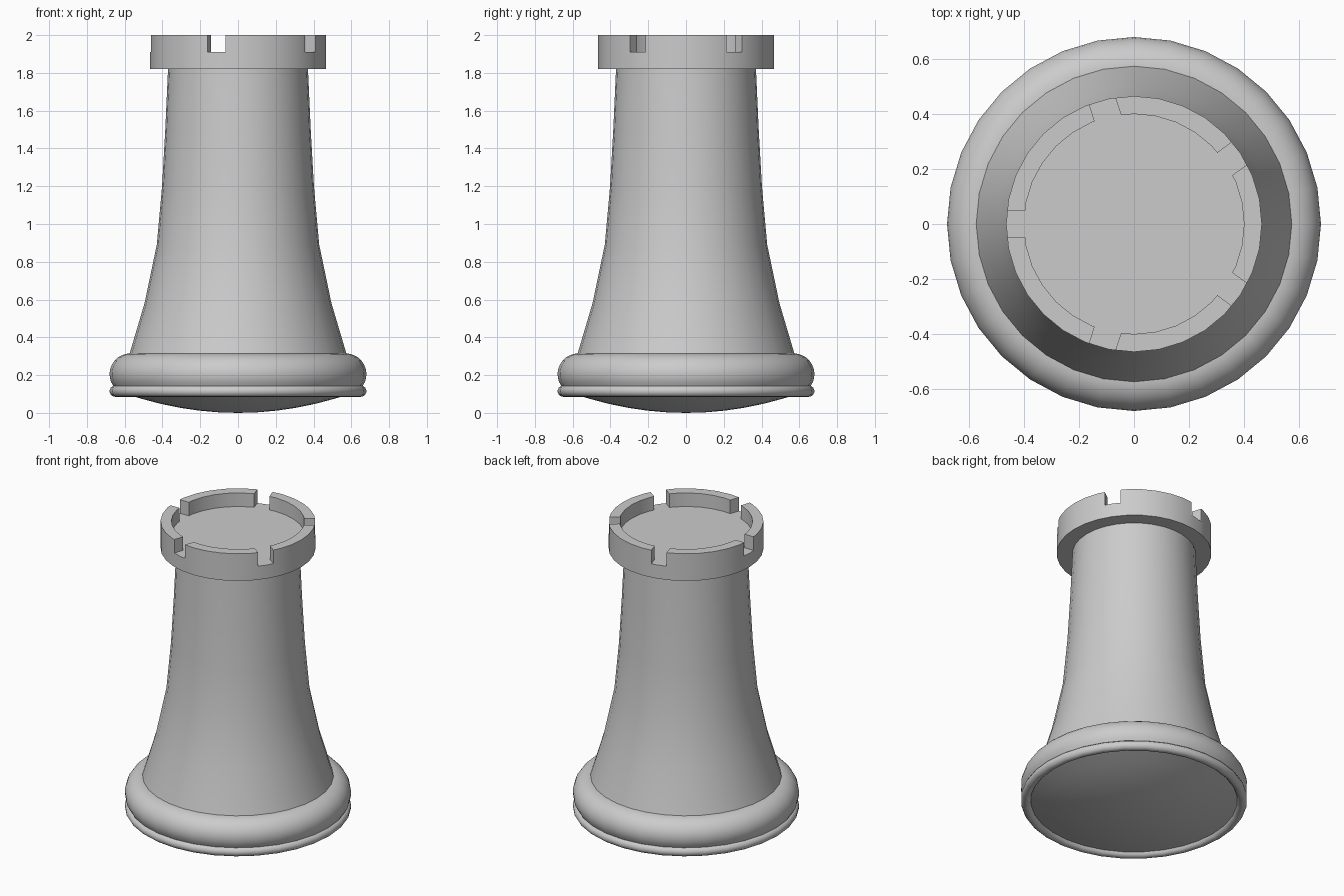
import bpy, bmesh, math
from mathutils import Matrix, Vector

SIDES = 32

cube = bpy.data.objects.get("Cube")
if cube:
    bpy.data.objects.remove(cube, do_unlink=True)

grey = bpy.data.materials.new("light grey")
grey.use_nodes = True
grey.diffuse_color = (0.6, 0.6, 0.6, 1)
grey.node_tree.nodes["Principled BSDF"].inputs["Base Color"].default_value = (0.6, 0.6, 0.6, 1)


def add_object(name, bm):
    bmesh.ops.recalc_face_normals(bm, faces=bm.faces)
    mesh = bpy.data.meshes.new(name)
    bm.to_mesh(mesh)
    bm.free()
    mesh.materials.append(grey)
    obj = bpy.data.objects.new(name, mesh)
    bpy.context.collection.objects.link(obj)
    return obj


def lathe(name, profile):
    """Solid of revolution from (radius, z) points; flat ends are capped."""
    bm = bmesh.new()
    rings = []
    for r, z in profile:
        if r == 0:
            rings.append([bm.verts.new((0, 0, z))] * SIDES)
        else:
            rings.append([bm.verts.new((r * math.cos(a), r * math.sin(a), z))
                          for a in (math.tau * i / SIDES for i in range(SIDES))])
    for low, high in zip(rings, rings[1:]):
        for i in range(SIDES):
            j = (i + 1) % SIDES
            bm.faces.new(dict.fromkeys((low[i], low[j], high[j], high[i])))
    for ring in (rings[0], rings[-1]):
        if ring[0] != ring[1]:
            bm.faces.new(ring)
    return add_object(name, bm)


def arc(r, z, radius, start, end, steps):
    angles = [math.radians(start + (end - start) * i / steps) for i in range(steps + 1)]
    return [(r + radius * math.cos(a), z + radius * math.sin(a)) for a in angles]


def smooth(obj):
    bpy.ops.object.select_all(action="DESELECT")
    obj.select_set(True)
    bpy.context.view_layer.objects.active = obj
    bpy.ops.object.shade_smooth_by_angle(angle=math.radians(30))


# Base: shallow domed underside, thin lower bead, thick upper bead
dome = [(0.62 * i / 6, 0.11 * (i / 6) ** 2) for i in range(6)]
lower_bead = arc(0.65, 0.115, 0.03, -170, 90, 10)
upper_bead = arc(0.57, 0.205, 0.11, -34, 90, 10)
base = lathe("base", dome + lower_bead + upper_bead)

# Flared column
column = lathe("column", [(0.575, 0.31), (0.495, 0.58), (0.43, 0.89),
                          (0.402, 1.2), (0.385, 1.5), (0.37, 1.83)])

# Crown with a sunken floor
crown = lathe("crown", [(0, 1.82), (0.465, 1.82), (0.465, 2), (0.4, 2), (0.4, 1.91), (0, 1.91)])

# Five square notches cut through the crown wall
bm = bmesh.new()
for i in range(5):
    place = (Matrix.Translation(Vector((0.03, 0, 2.01)))
             @ Matrix.Rotation(math.pi + math.tau * i / 5, 4, "Z")
             @ Matrix.Translation(Vector((0.43, 0, 0)))
             @ Matrix.Diagonal((0.2, 0.098, 0.2, 1)))
    bmesh.ops.create_cube(bm, size=1, matrix=place)
cutter = add_object("notch_cutter", bm)
cutter.hide_render = True
cut = crown.modifiers.new("notches", "BOOLEAN")
cut.operation = "DIFFERENCE"
cut.solver = "EXACT"
cut.object = cutter
bpy.context.view_layer.objects.active = crown
bpy.ops.object.modifier_apply(modifier=cut.name)
bpy.data.objects.remove(cutter, do_unlink=True)

for part in (base, column, crown):
    smooth(part)
